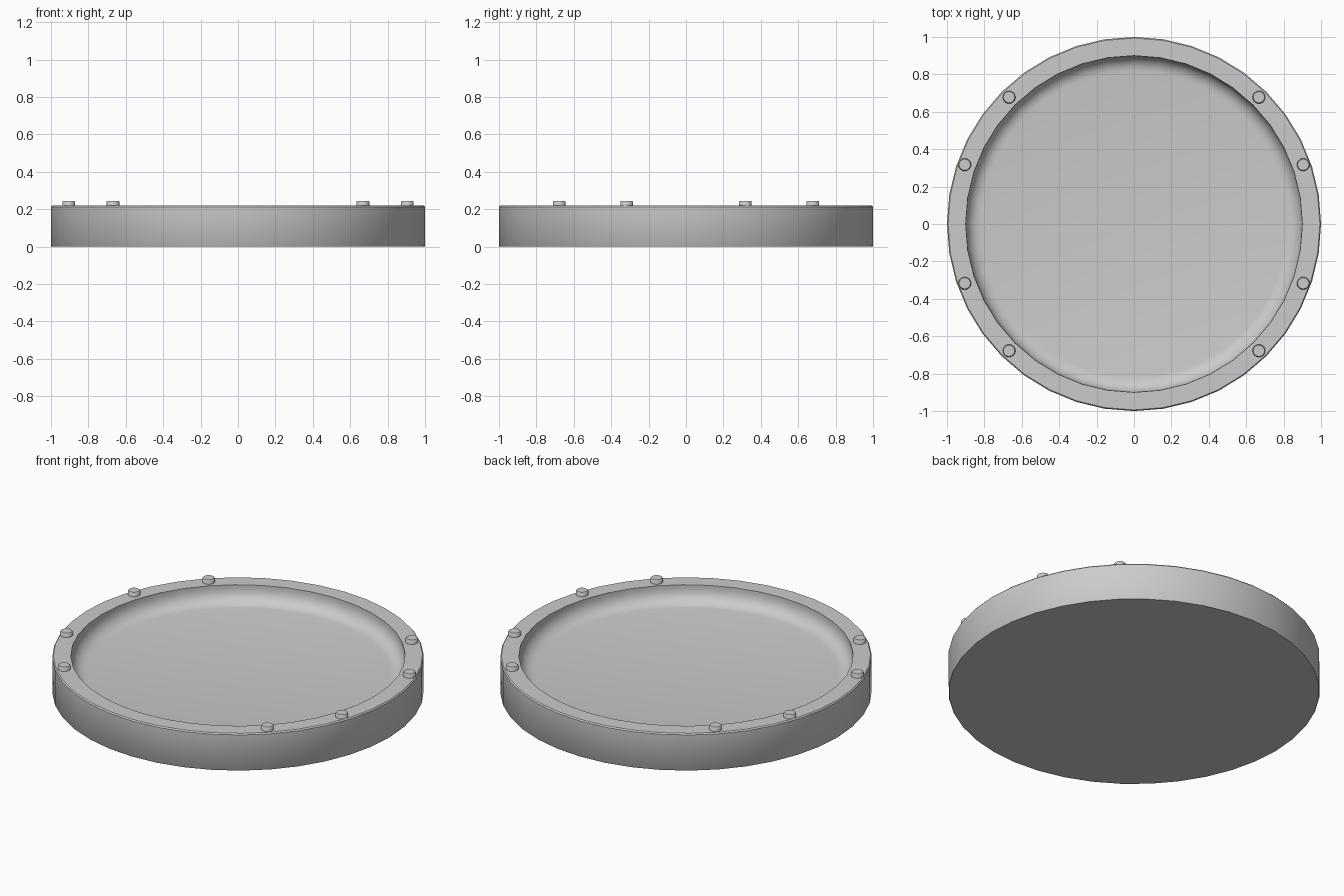
import bpy, bmesh, math

if "Cube" in bpy.data.objects:
    bpy.data.objects.remove(bpy.data.objects["Cube"])

SEGMENTS = 40


def lathe(name, profile, segments):
    """Spin an (r, z) profile that starts and ends on the axis."""
    bm = bmesh.new()
    rings = []
    for r, z in profile:
        if r == 0:
            rings.append([bm.verts.new((0, 0, z))] * segments)
        else:
            rings.append([bm.verts.new((r * math.cos(2 * math.pi * i / segments),
                                        r * math.sin(2 * math.pi * i / segments), z))
                          for i in range(segments)])
    for a, b in zip(rings, rings[1:]):
        for i in range(segments):
            j = (i + 1) % segments
            quad = list(dict.fromkeys([a[i], a[j], b[j], b[i]]))
            bm.faces.new(quad)
    bmesh.ops.recalc_face_normals(bm, faces=bm.faces)
    mesh = bpy.data.meshes.new(name)
    bm.to_mesh(mesh)
    bm.free()
    obj = bpy.data.objects.new(name, mesh)
    bpy.context.collection.objects.link(obj)
    bpy.ops.object.select_all(action='DESELECT')
    obj.select_set(True)
    bpy.context.view_layer.objects.active = obj
    bpy.ops.object.shade_smooth_by_angle(angle=math.radians(40))
    return obj


# Round tray: outer wall, flat rim, short inner wall and a filleted floor
fillet = [(0.82 + 0.08 * math.cos(a), 0.20 - 0.08 * math.sin(a))
          for a in (math.radians(18 * k) for k in range(6))]
lathe("tray", [(0, 0), (0.997, 0), (1, 0.004), (1, 0.213), (0.994, 0.22), (0.9, 0.22)]
      + fillet + [(0, 0.12)], SEGMENTS)

# Small round studs on the rim, mirrored into all four quadrants
for x, y in ((0.905, 0.317), (0.668, 0.678)):
    for sx in (-1, 1):
        for sy in (-1, 1):
            stud = lathe("rim_stud", [(0, 0.21), (0.034, 0.21), (0.034, 0.24),
                                      (0.03, 0.245), (0, 0.245)], 20)
            stud.location = (sx * x, sy * y, 0)
